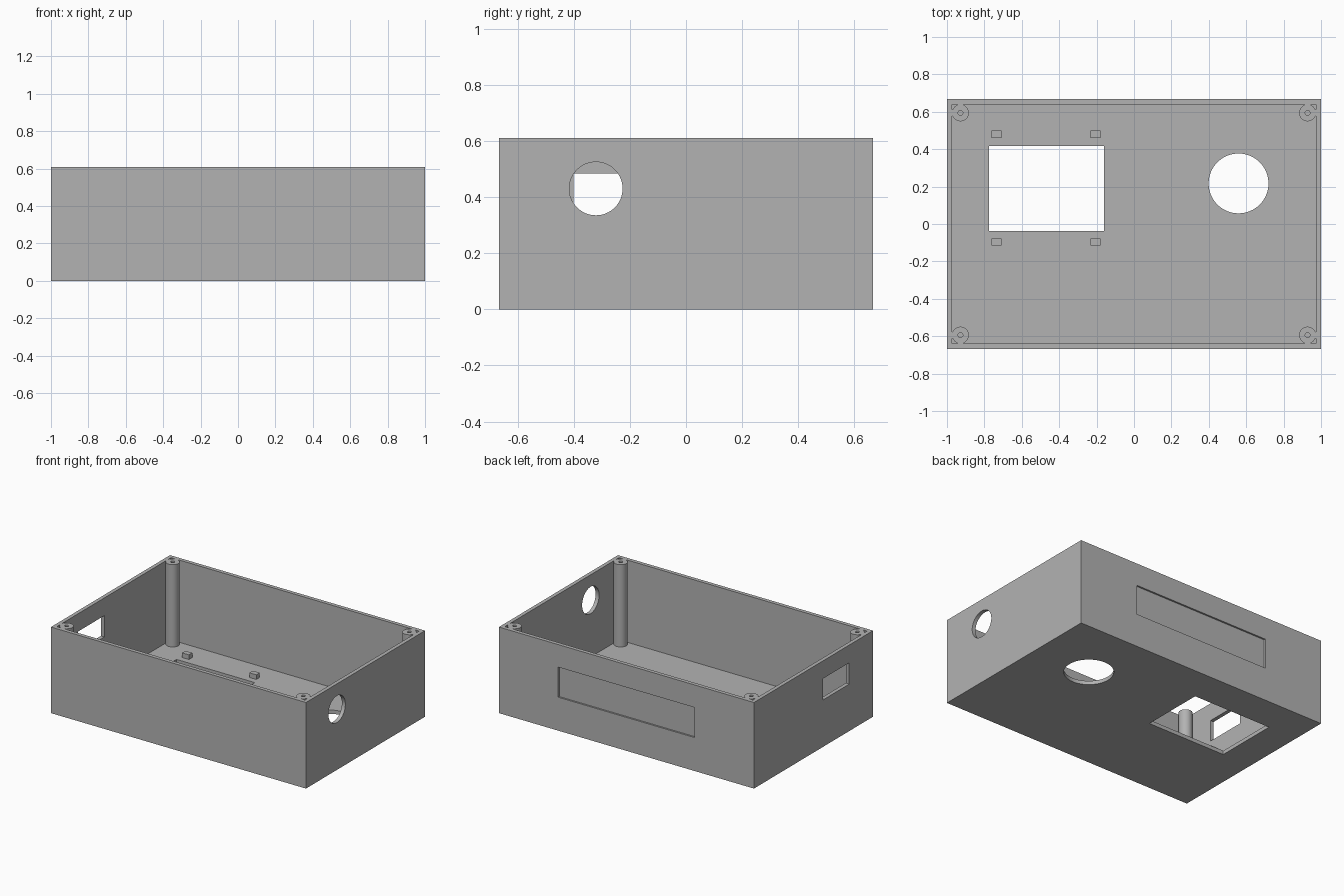
import bpy, math

if "Cube" in bpy.data.objects:
    bpy.data.objects.remove(bpy.data.objects["Cube"])

grey = bpy.data.materials.new("matte grey")
grey.diffuse_color = (0.45, 0.45, 0.45, 1)
grey.use_nodes = True
grey.node_tree.nodes["Principled BSDF"].inputs["Base Color"].default_value = grey.diffuse_color

L, W, H = 1.0, 0.667, 0.61      # half length, half width, height
T = 0.027                       # wall and floor thickness


def box(name, x, y, z):
    """Box from (min, max) ranges."""
    bpy.ops.mesh.primitive_cube_add(size=1, location=[sum(r) / 2 for r in (x, y, z)])
    ob = bpy.context.object
    ob.name = name
    ob.scale = [r[1] - r[0] for r in (x, y, z)]
    bpy.ops.object.transform_apply(location=True, rotation=True, scale=True)
    ob.data.materials.append(grey)
    return ob


def cylinder(name, center, r, depth, sides=64, rot=(0, 0, 0)):
    bpy.ops.mesh.primitive_cylinder_add(vertices=sides, radius=r, depth=depth,
                                        location=center, rotation=rot)
    ob = bpy.context.object
    ob.name = name
    bpy.ops.object.transform_apply(location=True, rotation=True, scale=True)
    ob.data.materials.append(grey)
    return ob


def combine(target, tool, operation="DIFFERENCE"):
    """Apply a boolean and remove the tool object."""
    tool.hide_render = True
    mod = target.modifiers.new("boolean", "BOOLEAN")
    mod.operation = operation
    mod.solver = "EXACT"
    mod.object = tool
    bpy.context.view_layer.objects.active = target
    bpy.ops.object.modifier_apply(modifier=mod.name)
    bpy.data.objects.remove(tool, do_unlink=True)


def smooth(ob):
    bpy.ops.object.select_all(action="DESELECT")
    ob.select_set(True)
    bpy.context.view_layer.objects.active = ob
    bpy.ops.object.shade_smooth_by_angle(angle=math.radians(30))


# Open-topped case
case = box("case", (-L, L), (-W, W), (0, H))
combine(case, box("cavity", (-L + T, L - T), (-W + T, W - T), (T, H + 0.2)))

# Floor openings: display window and round hole
combine(case, box("display_cut", (-0.775, -0.16), (-0.037, 0.417), (-0.1, 0.1)))
combine(case, cylinder("floor_hole_cut", (0.559, 0.217, 0), 0.16, 0.2))

# Side openings: round hole on the right, rectangular port on the left
combine(case, cylinder("side_hole_cut", (L, -0.321, 0.43), 0.095, 0.2,
                       rot=(0, math.pi / 2, 0)))
combine(case, box("port_cut", (-L - 0.1, -L + 0.1), (-0.4, -0.106), (0.333, 0.484)))

# Shallow label recess on the back
combine(case, box("recess_cut", (-0.535, 0.535), (W - 0.012, W + 0.1), (0.237, 0.45)))
smooth(case)

# Corner screw posts, each tied to both walls by a narrow rib
PX, PY, R = 0.928, 0.594, 0.045
for sx, side in ((-1, "left"), (1, "right")):
    for sy, end in ((-1, "front"), (1, "back")):
        x, y = sx * PX, sy * PY
        post = cylinder(f"screw_post_{end}_{side}", (x, y, (T + H) / 2), R, H - T, 48)
        xs = sorted((x, sx * (L - T)))
        ys = sorted((y, sy * (W - T)))
        combine(post, box("rib", xs, (y - 0.017, y + 0.017), (T, H)), "UNION")
        combine(post, box("rib", (x - 0.017, x + 0.017), ys, (T, H)), "UNION")
        combine(post, cylinder("screw_cut", (x, y, H), 0.013, 0.4, 24))
        smooth(post)

# Small mounting blocks around the display window
for x, side in ((-0.735, "left"), (-0.206, "right")):
    for y, end in ((-0.097, "front"), (0.48, "back")):
        box(f"mount_block_{end}_{side}", (x - 0.027, x + 0.027),
            (y - 0.019, y + 0.019), (T, 0.06))
